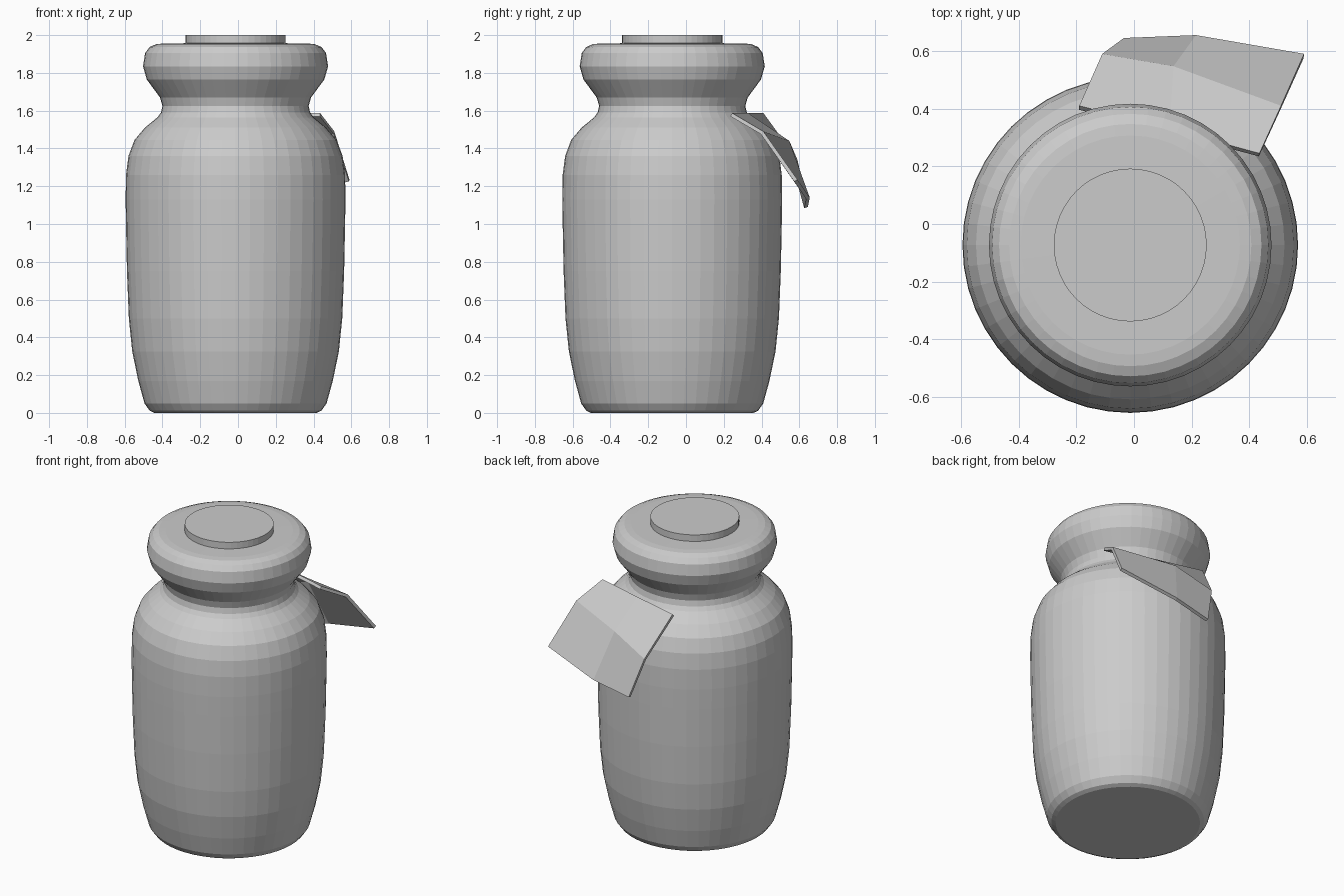
import bpy, bmesh, math

if "Cube" in bpy.data.objects:
    bpy.data.objects.remove(bpy.data.objects["Cube"])

AXIS = (-0.013, -0.073)   # jar centre line
SIDES = 48


def finish(bm, name):
    mesh = bpy.data.meshes.new(name)
    bm.to_mesh(mesh)
    bm.free()
    obj = bpy.data.objects.new(name, mesh)
    bpy.context.collection.objects.link(obj)
    return obj


def lathe(name, profile, cap_bottom=False, cap_top=False):
    """Revolve (radius, z) points, listed bottom to top, around the jar axis."""
    bm = bmesh.new()
    rings = []
    for r, z in profile:
        rings.append([bm.verts.new((AXIS[0] + r * math.cos(2 * math.pi * i / SIDES),
                                    AXIS[1] + r * math.sin(2 * math.pi * i / SIDES), z))
                      for i in range(SIDES)])
    for low, high in zip(rings, rings[1:]):
        for i in range(SIDES):
            j = (i + 1) % SIDES
            bm.faces.new((low[i], low[j], high[j], high[i]))
    if cap_bottom:
        bm.faces.new(rings[0][::-1])
    if cap_top:
        bm.faces.new(rings[-1])
    return finish(bm, name)


# Jar body with rounded foot and shoulder
lathe("jar_body", [(0.43, 0.0), (0.455, 0.012), (0.482, 0.05), (0.515, 0.17),
                   (0.547, 0.325), (0.565, 0.5), (0.575, 0.75), (0.580, 1.0),
                   (0.582, 1.13), (0.580, 1.26), (0.567, 1.36), (0.535, 1.445),
                   (0.48, 1.51), (0.413, 1.565), (0.395, 1.59), (0.387, 1.625)],
      cap_bottom=True)

# Flared lid
lathe("jar_lid", [(0.387, 1.625), (0.40, 1.67), (0.47, 1.765), (0.49, 1.835),
                  (0.479, 1.905), (0.455, 1.937), (0.42, 1.952), (0.38, 1.956),
                  (0.265, 1.957)])

# Disc on top of the lid
lathe("lid_disc", [(0.265, 1.957), (0.265, 2.0)], cap_top=True)

# Folded label: three rows of three points, from the neck outward
rows = [[(0.435, 0.245, 1.587), (0.123, 0.33, 1.587), (-0.19, 0.41, 1.587)],
        [(0.51, 0.41, 1.49), (0.137, 0.547, 1.44), (-0.11, 0.59, 1.34)],
        [(0.59, 0.59, 1.235), (0.215, 0.655, 1.14), (-0.035, 0.645, 1.09)]]
bm = bmesh.new()
grid = [[bm.verts.new(p) for p in row] for row in rows]
for r in range(2):
    for c in range(2):
        bm.faces.new((grid[r][c], grid[r + 1][c], grid[r + 1][c + 1], grid[r][c + 1]))
label = finish(bm, "folded_label")
thick = label.modifiers.new("thickness", 'SOLIDIFY')
thick.thickness = 0.02
thick.offset = -1
